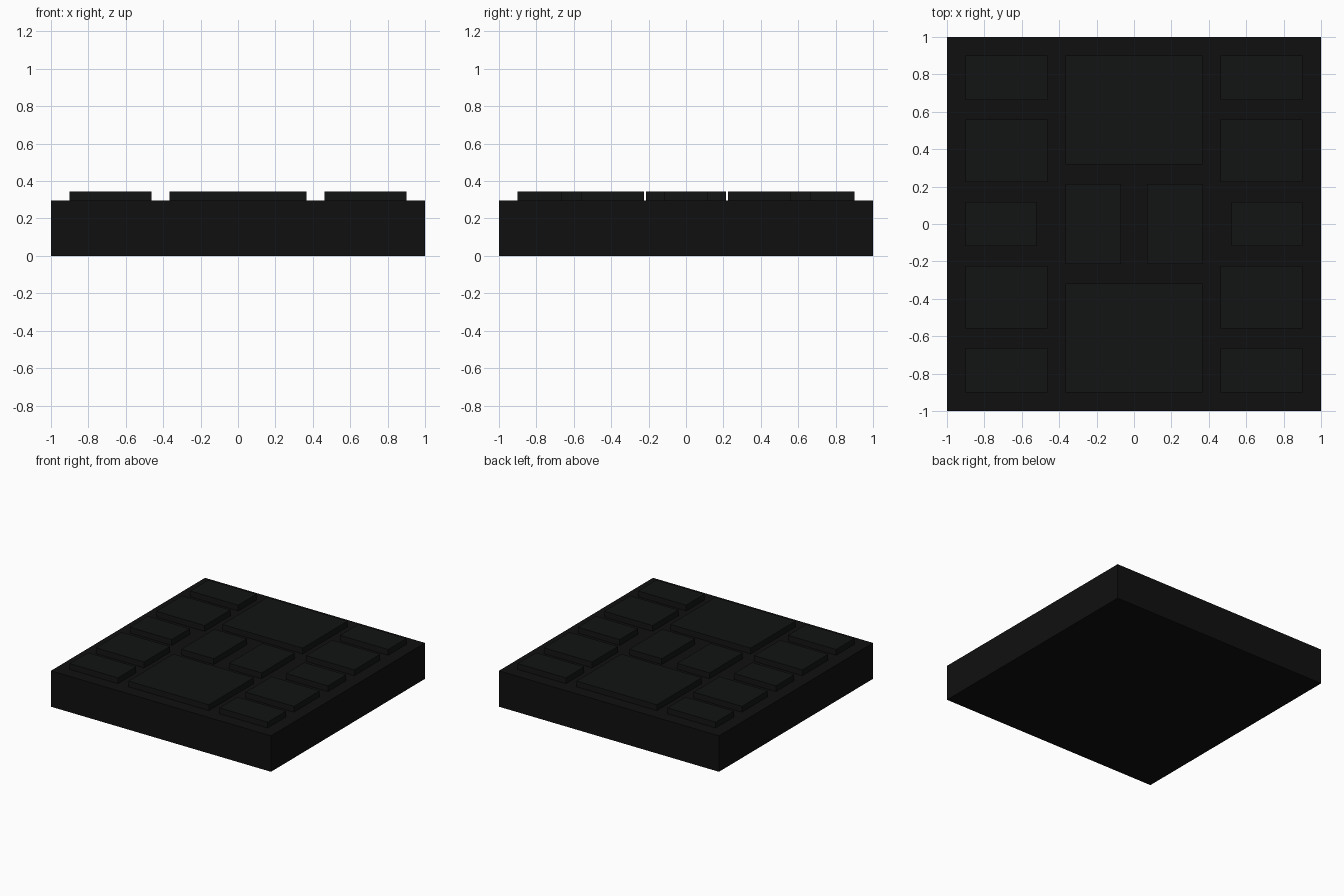
import bpy

if "Cube" in bpy.data.objects:
    bpy.data.objects.remove(bpy.data.objects["Cube"])

BASE_TOP, TILE_TOP = 0.295, 0.343


def material(name, color):
    mat = bpy.data.materials.new(name)
    mat.diffuse_color = color
    mat.use_nodes = True
    mat.node_tree.nodes["Principled BSDF"].inputs["Base Color"].default_value = mat.diffuse_color
    return mat


def box(name, x0, x1, y0, y1, z0, z1, mat):
    bpy.ops.mesh.primitive_cube_add(
        size=1, location=((x0 + x1) / 2, (y0 + y1) / 2, (z0 + z1) / 2))
    obj = bpy.context.object
    obj.name = name
    obj.scale = (x1 - x0, y1 - y0, z1 - z0)
    bpy.ops.object.transform_apply(location=False, rotation=False, scale=True)
    obj.data.materials.append(mat)
    return obj


base_mat = material("black_base", (0.005, 0.005, 0.005, 1))
tile_mat = material("black_panel", (0.006, 0.007, 0.0065, 1))


def panel(name, x0, x1, y0, y1):
    box(name, x0, x1, y0, y1, BASE_TOP - 0.005, TILE_TOP, tile_mat)


# Square slab
box("base_slab", -1, 1, -1, 1, 0, BASE_TOP, base_mat)

# Side columns and central pair, mirrored left to right
for side, sx in (("left", -1), ("right", 1)):
    def mirrored(name, xa, xb, y0, y1):
        x0, x1 = sorted((sx * xa, sx * xb))
        panel(f"{side}_{name}", x0, x1, y0, y1)

    mirrored("middle_panel", 0.52, 0.90, -0.118, 0.118)
    mirrored("centre_panel", 0.07, 0.365, -0.215, 0.215)
    for end, sy in (("front", -1), ("back", 1)):
        for name, ya, yb in (("inner_panel", 0.225, 0.56),
                             ("corner_panel", 0.663, 0.90)):
            y0, y1 = sorted((sy * ya, sy * yb))
            mirrored(f"{end}_{name}", 0.462, 0.90, y0, y1)

# Large central panels, front and back
panel("front_large_panel", -0.365, 0.365, -0.90, -0.318)
panel("back_large_panel", -0.365, 0.365, 0.318, 0.90)
